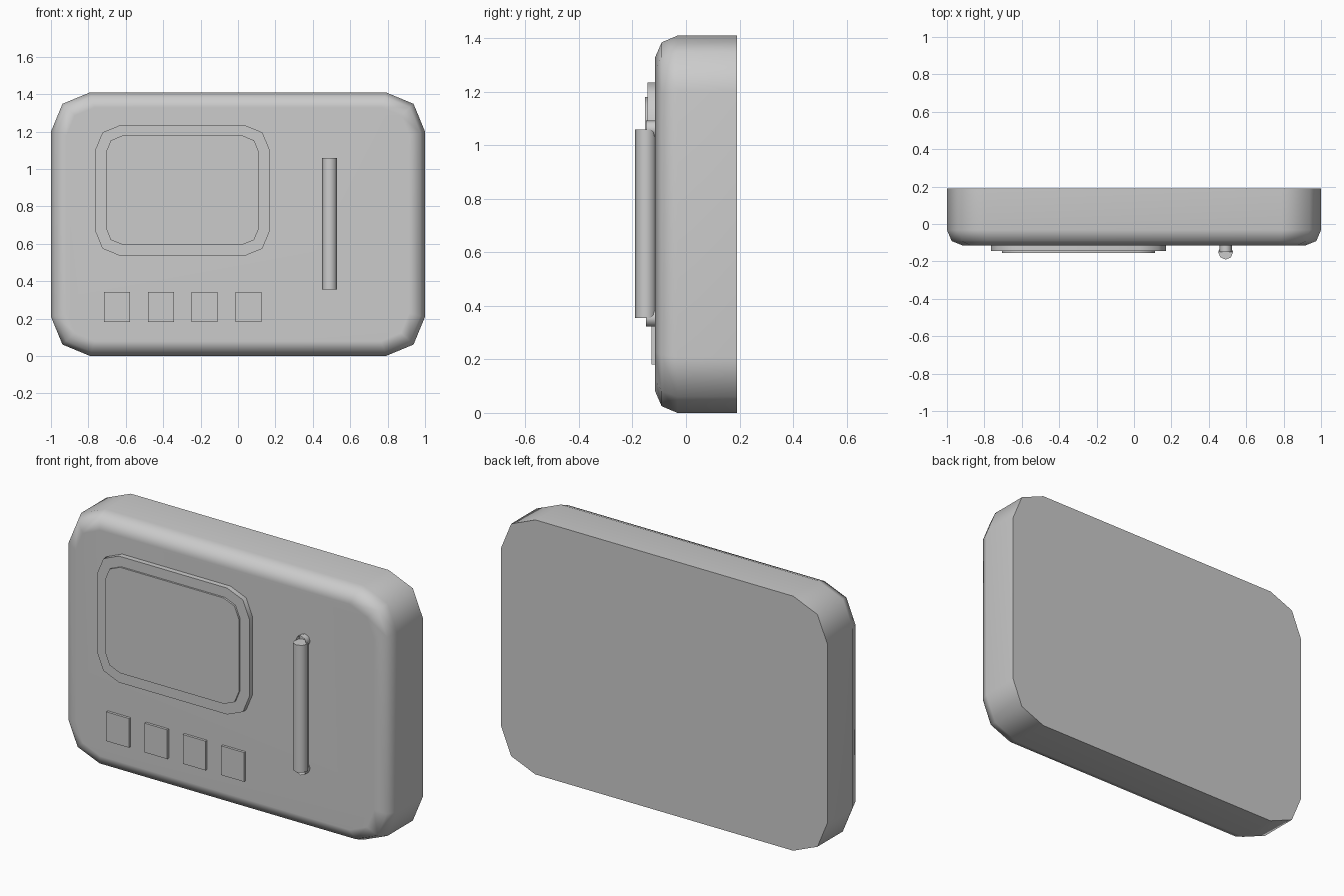
import bpy, bmesh, math
from mathutils import Matrix

if "Cube" in bpy.data.objects:
    bpy.data.objects.remove(bpy.data.objects["Cube"], do_unlink=True)

# Single flat grey
GREY = (0.6, 0.6, 0.6, 1.0)
grey = bpy.data.materials.new("plain_grey")
grey.use_nodes = True
grey.diffuse_color = GREY
grey.node_tree.nodes["Principled BSDF"].inputs["Base Color"].default_value = GREY


def finish(name, bm, smooth=60):
    bmesh.ops.recalc_face_normals(bm, faces=bm.faces)
    mesh = bpy.data.meshes.new(name)
    bm.to_mesh(mesh)
    bm.free()
    mesh.materials.append(grey)
    obj = bpy.data.objects.new(name, mesh)
    bpy.context.collection.objects.link(obj)
    bpy.ops.object.select_all(action='DESELECT')
    obj.select_set(True)
    bpy.context.view_layer.objects.active = obj
    bpy.ops.object.shade_smooth_by_angle(angle=math.radians(smooth))
    return obj


def rounded_outline(cx, cz, hw, hh, r):
    """Rectangle outline with two-segment rounded corners."""
    pts = []
    for k, (sx, sz) in enumerate([(1, 1), (-1, 1), (-1, -1), (1, -1)]):
        for step in range(3):
            a = math.radians(90 * k + 45 * step)
            pts.append((cx + sx * (hw - r) + r * math.cos(a),
                        cz + sz * (hh - r) + r * math.sin(a)))
    return pts


def loft(name, cx, cz, rings):
    """Skin rounded rectangles (y, half width, half height, radius) from back to front."""
    bm = bmesh.new()
    loops = [[bm.verts.new((x, y, z)) for x, z in rounded_outline(cx, cz, hw, hh, r)]
             for y, hw, hh, r in rings]
    for a, b in zip(loops, loops[1:]):
        for i in range(len(a)):
            j = (i + 1) % len(a)
            bm.faces.new((a[i], a[j], b[j], b[i]))
    bm.faces.new(loops[0])
    bm.faces.new(loops[-1])
    return finish(name, bm)


FACE = -0.115          # front plane of the body
W, H, R = 1.0, 0.705, 0.21

# Body slab with softened front rim
body = loft("body", 0, H, [(0.19, W, H, R), (-0.032, W, H, R),
                           (-0.091, W - 0.025, H - 0.025, R - 0.02),
                           (FACE, W - 0.085, H - 0.08, R - 0.06)])
weighted = body.modifiers.new("even_shading", 'WEIGHTED_NORMAL')
weighted.keep_sharp = True

# Screen frame and raised pane
loft("screen_frame", -0.297, 0.885, [(FACE + 0.01, 0.467, 0.35, 0.135),
                                     (-0.144, 0.467, 0.35, 0.135)])
loft("screen_pane", -0.297, 0.887, [(-0.135, 0.41, 0.293, 0.092),
                                    (-0.154, 0.41, 0.293, 0.092)])

# Row of square buttons
for i in range(4):
    bm = bmesh.new()
    bmesh.ops.create_cube(bm, size=1, matrix=Matrix.Translation((-0.648 + 0.235 * i, -0.117, 0.262))
                          @ Matrix.Diagonal((0.139, 0.024, 0.162, 1)))
    finish(f"button_{i + 1}", bm)

# Vertical handle bar
bm = bmesh.new()
bmesh.ops.create_cone(bm, cap_ends=True, segments=8, radius1=0.04, radius2=0.04, depth=0.705,
                      matrix=Matrix.Translation((0.49, -0.15, 0.707)))
finish("handle_bar", bm)

# Open tube mounts joining the handle to the body
for name, z in (("upper", 1.06), ("lower", 0.355)):
    bm = bmesh.new()
    bmesh.ops.create_cone(bm, cap_ends=False, segments=8, radius1=0.033, radius2=0.033, depth=0.05,
                          matrix=Matrix.Translation((0.49, -0.125, z)) @ Matrix.Rotation(math.pi / 2, 4, 'X'))
    finish(f"{name}_handle_mount", bm)
